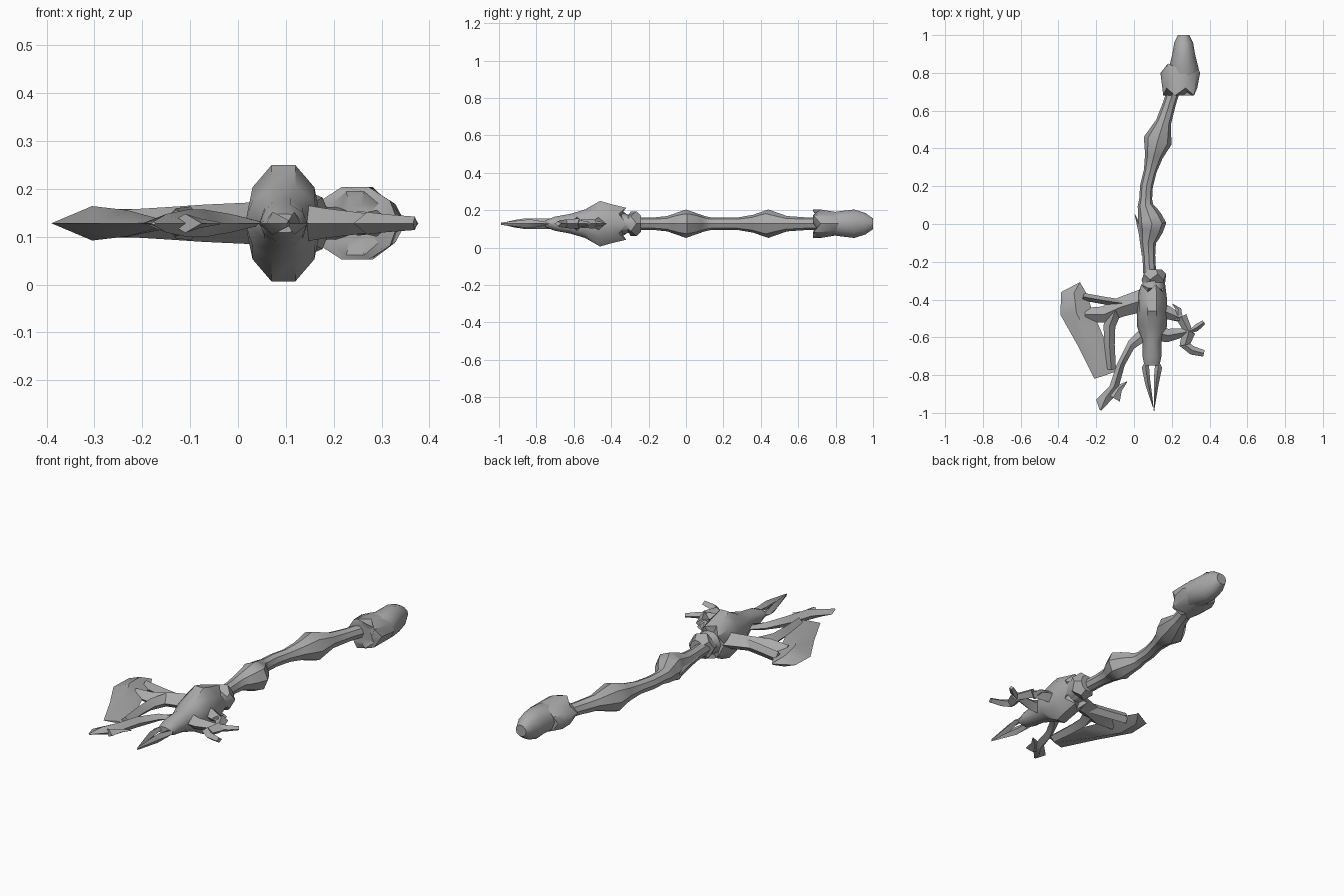
import bpy
import bmesh
from math import cos, sin, pi, radians
from mathutils import Vector

cube = bpy.data.objects.get("Cube")
if cube:
    bpy.data.objects.remove(cube, do_unlink=True)

bone = bpy.data.materials.new("bone grey")
bone.use_nodes = True
bone.diffuse_color = (.4, .4, .4, 1)
shader = bone.node_tree.nodes["Principled BSDF"]
shader.inputs["Base Color"].default_value = bone.diffuse_color

MID_HEIGHT = .128
HEAD_X = .095
POMMEL_X = .25


def loft(name, rings, sides):
    """Skin rings given as centre, sideways half width, half depth and jag."""
    bm = bmesh.new()
    loops = []
    for centre, across, depth, jag in rings:
        loop = []
        for corner in range(sides):
            turn = 2 * pi * corner / sides
            flat = centre + across * cos(turn)
            shift = jag if corner % 2 else 0
            height = MID_HEIGHT + max(depth, .002) * sin(turn)
            loop.append(bm.verts.new((flat.x, flat.y + shift, height)))
        loops.append(loop)
    for near, far in zip(loops, loops[1:]):
        for corner in range(sides):
            bm.faces.new((near[corner - 1], near[corner], far[corner], far[corner - 1]))
    bm.faces.new(loops[0])
    bm.faces.new(loops[-1])
    bmesh.ops.recalc_face_normals(bm, faces=bm.faces)
    mesh = bpy.data.meshes.new(name)
    bm.to_mesh(mesh)
    bm.free()
    mesh.materials.append(bone)
    obj = bpy.data.objects.new(name, mesh)
    bpy.context.collection.objects.link(obj)
    bpy.ops.object.select_all(action='DESELECT')
    obj.select_set(True)
    bpy.context.view_layer.objects.active = obj
    bpy.ops.object.shade_smooth_by_angle(angle=radians(40))


def column(name, x, rows, sides=10):
    """Straight form along y; rows hold y, half width, half depth and jag."""
    rings = [(Vector((x, y)), Vector((width, 0)), depth, jag)
             for y, width, depth, jag in rows]
    loft(name, rings, sides)


def limb(name, path, size, sides=4):
    """Bent form along a path; size gives half width and half depth."""
    points = [Vector(point) for point in path]
    last = len(points) - 1
    rings = []
    for index, point in enumerate(points):
        ahead = points[min(index + 1, last)] - points[max(index - 1, 0)]
        across = Vector((-ahead.y, ahead.x)).normalized()
        width, depth = size(point, index / last)
        rings.append((point, across * width, depth, 0))
    loft(name, rings, sides)


def prong(name, path, width, depth, taper=1):
    """Diamond limb that narrows towards its end."""
    def size(point, along):
        shrink = max(1 - taper * along, .05)
        return width * shrink, depth * shrink
    limb(name, path, size)


def plate(name, outer, inner, depth):
    """Thin edged plate between two rails, thickest along its middle."""
    last = len(outer) - 1
    rings = []
    for index, (left, right) in enumerate(zip(outer, inner)):
        left, right = Vector(left), Vector(right)
        swell = sin(pi * (index + .2) / (last + .4))
        rings.append(((left + right) / 2, (right - left) / 2, depth * swell, 0))
    loft(name, rings, sides=4)


def subdivide(path, steps):
    """Add evenly spaced points between the corners of a path."""
    points = [Vector(point) for point in path]
    fine = [a.lerp(b, step / steps) for a, b in zip(points, points[1:])
            for step in range(steps)]
    return fine + points[-1:]


def knuckled(point, along):
    """Handle radius, swelling at the two knuckles."""
    gap = min(abs(point.y - knuckle) for knuckle in (.44, 0))
    radius = .034 + .042 * max(0, 1 - gap / .12)
    return radius, radius


# Long knuckled handle with a bony spur
spine = [(.22, .74), (.125, .44), (.066, .2), (.06, .1), (.095, 0), (.075, -.1), (.085, -.3)]
limb("handle", subdivide(spine, steps=3), knuckled, sides=8)
prong("handle_spur", [(.07, -.16), (.04, -.05), (.005, .05)], .03, .03)

# Rounded pommel with a jagged collar
column("pommel", POMMEL_X + .013, [
    (1, .03, .03, 0), (.96, .05, .06, 0), (.9, .06, .08, 0),
    (.82, .08, .07, 0), (.75, .07, .06, 0)])
column("pommel_collar", POMMEL_X - .005, [
    (.85, .08, .06, -.02), (.8, .105, .066, 0), (.72, .09, .08, -.04),
    (.68, .06, .07, .03), (.7, .04, .04, 0)])

# Bulbous head with a jagged ledge behind it
column("head", HEAD_X, [
    (-.3, .04, .05, 0), (-.34, .06, .06, 0), (-.32, .07, .09, -.04),
    (-.4, .08, .11, 0), (-.46, .08, .128, 0), (-.54, .08, .08, 0),
    (-.62, .05, .055, 0), (-.7, .05, .04, 0), (-.75, .04, .02, 0)])
column("neck_collar", HEAD_X + .01, [
    (-.24, .04, .045, 0), (-.265, .065, .07, -.03), (-.31, .06, .045, 0), (-.36, .06, .06, 0)])

# Forked front spike, joined at the tip
for label, side in (("right", -1), ("left", 1)):
    plate(label + "_spike_fork",
          [(HEAD_X + side * .054, -.76), (HEAD_X + side * .035, -.85), (.107, -.99)],
          [(HEAD_X + side * .02, -.7), (HEAD_X + side * .01, -.82), (.105, -.99)], .024)

# Broad crescent blade
plate("blade",
      [(-.29, -.31), (-.385, -.36), (-.39, -.48), (-.3, -.64), (-.21, -.82)],
      [(-.285, -.31), (-.25, -.37), (-.22, -.46), (-.16, -.6), (-.09, -.78)], .036)

# Struts joining the blade to the head
prong("blade_arm", [(.06, -.4), (-.07, -.44), (-.16, -.48), (-.26, -.48)], .06, .045, taper=.4)
prong("upper_strut", [(-.06, -.42), (-.16, -.405), (-.27, -.385)], .02, .03, taper=0)
prong("lower_strut", [(-.1, -.46), (-.13, -.54), (-.13, -.64), (-.12, -.77)], .035, .035, taper=.3)

# Curved lower fang with a barb
plate("lower_fang",
      [(.04, -.55), (-.03, -.62), (-.09, -.74), (-.13, -.86), (-.2, -.93), (-.182, -.985)],
      [(.06, -.62), (0, -.66), (-.05, -.75), (-.08, -.86), (-.1, -.91), (-.172, -.987)], .03)
prong("fang_barb", [(-.11, -.92), (-.08, -.87), (-.037, -.835)], .04, .02)

# Branching claws on the opposite side
prong("upper_claw", [(.1, -.45), (.18, -.47), (.25, -.5)], .05, .045, taper=.6)
prong("upper_claw_tip", [(.25, -.49), (.29, -.57), (.33, -.55), (.37, -.52)], .03, .026, taper=.6)
prong("claw_spur", [(.23, -.51), (.235, -.45), (.205, -.425)], .03, .02)
prong("lower_claw", [(.1, -.57), (.18, -.59), (.29, -.57)], .05, .045, taper=.6)
prong("claw_hook", [(.29, -.57), (.27, -.64), (.31, -.67), (.37, -.685)], .035, .028, taper=.5)
